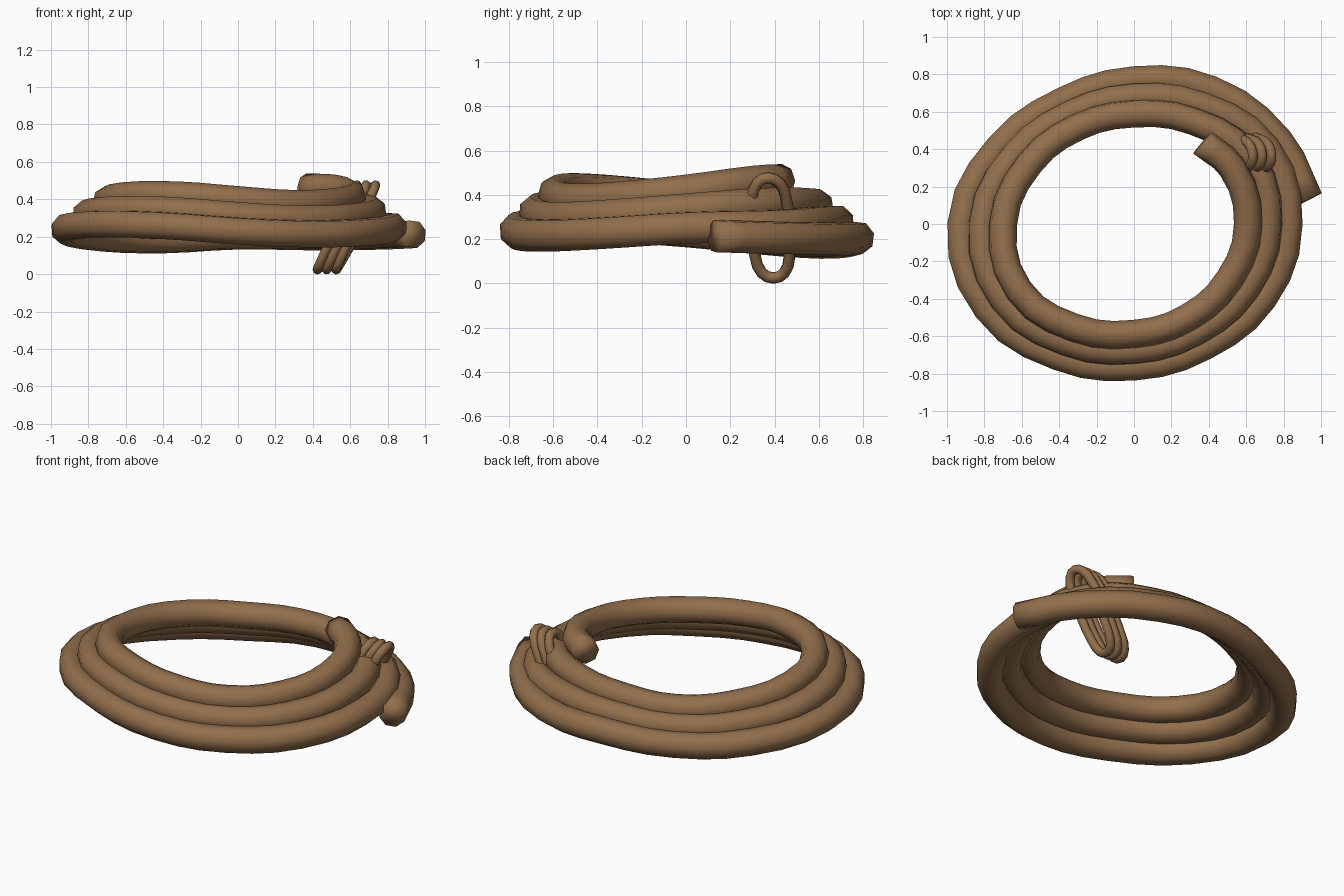
import bpy
import bmesh
from math import radians, cos, sin, pi, copysign
from mathutils import Vector

cube = bpy.data.objects.get("Cube")
if cube:
    bpy.data.objects.remove(cube, do_unlink=True)

brown = bpy.data.materials.new("rope_brown")
brown.use_nodes = True
color = (0.287, 0.158, 0.072, 1)
brown.diffuse_color = color
shader = brown.node_tree.nodes["Principled BSDF"]
shader.inputs["Base Color"].default_value = color
shader.inputs["Roughness"].default_value = 0.8


def polar(angle, radius, z):
    a = radians(angle)
    return Vector((radius * cos(a), radius * sin(a), z))


def soft(value):
    """Square off a sine wave a little, for a boxier oval."""
    return copysign(abs(value) ** 0.75, value)


def make_rope(name, points, thickness, steps):
    """Sweep an eight-sided section along a smooth path and turn it into a mesh."""
    curve = bpy.data.curves.new(name, 'CURVE')
    curve.dimensions = '3D'
    curve.bevel_depth = thickness
    curve.bevel_resolution = 2
    curve.resolution_u = steps
    curve.use_fill_caps = True
    spline = curve.splines.new('BEZIER')
    spline.bezier_points.add(len(points) - 1)
    for knot, p in zip(spline.bezier_points, points):
        knot.co = p
        knot.handle_left_type = knot.handle_right_type = 'AUTO'
    curve.materials.append(brown)
    obj = bpy.data.objects.new(name, curve)
    bpy.context.collection.objects.link(obj)
    bpy.ops.object.select_all(action='DESELECT')
    obj.select_set(True)
    bpy.context.view_layer.objects.active = obj
    bpy.ops.object.convert(target='MESH')
    # Weld the end caps so that they shade softly with the sides
    mesh = bpy.context.object.data
    bm = bmesh.new()
    bm.from_mesh(mesh)
    bmesh.ops.remove_doubles(bm, verts=bm.verts, dist=0.0005)
    bm.to_mesh(mesh)
    bm.free()
    bpy.ops.object.shade_smooth()


# Radius and height of the innermost and outermost turns, clockwise from 30 degrees
inner_r = [.605, .61, .59, .578, .588, .64, .71, .70, .645, .60, .59, .635]
outer_r = [.82, .83, .80, .757, .765, .82, .91, .925, .83, .76, .77, .83]
inner_z = [.455, .415, .385, .375, .395, .42, .415, .38, .35, .33, .345, .355]
outer_z = [.26, .25, .225, .215, .23, .26, .265, .235, .195, .185, .205, .20]

# Main coil: loose inner end, three turns, loose outer end
path = [polar(50, .568, .463)]
for turn in range(3):
    mix = turn / 2
    for i in range(12):
        r = inner_r[i] + (outer_r[i] - inner_r[i]) * mix
        z = inner_z[i] + (outer_z[i] - inner_z[i]) * mix
        path.append(polar(30 - 30 * i, r, z))
path += [polar(30, .897, .205), polar(8, .948, .213)]
make_rope("coiled_rope", path, 0.076, 3)

# Thin lashing: three tilted oval turns around the bundle
center = Vector((.58, .383, .25))
long_axis = Vector((.1175, -.012, .226))
short_axis = Vector((0, .085, 0))
turns, per_turn, pitch = 3, 12, .05
lashing = []
for i in range(turns * per_turn + 1):
    t = i / per_turn
    a = 2 * pi * t
    lashing.append(center + long_axis * soft(sin(a)) + short_axis * soft(cos(a))
                   + Vector(((t - turns / 2) * pitch, 0, 0)))
make_rope("lashing_cord", lashing, 0.026, 2)
